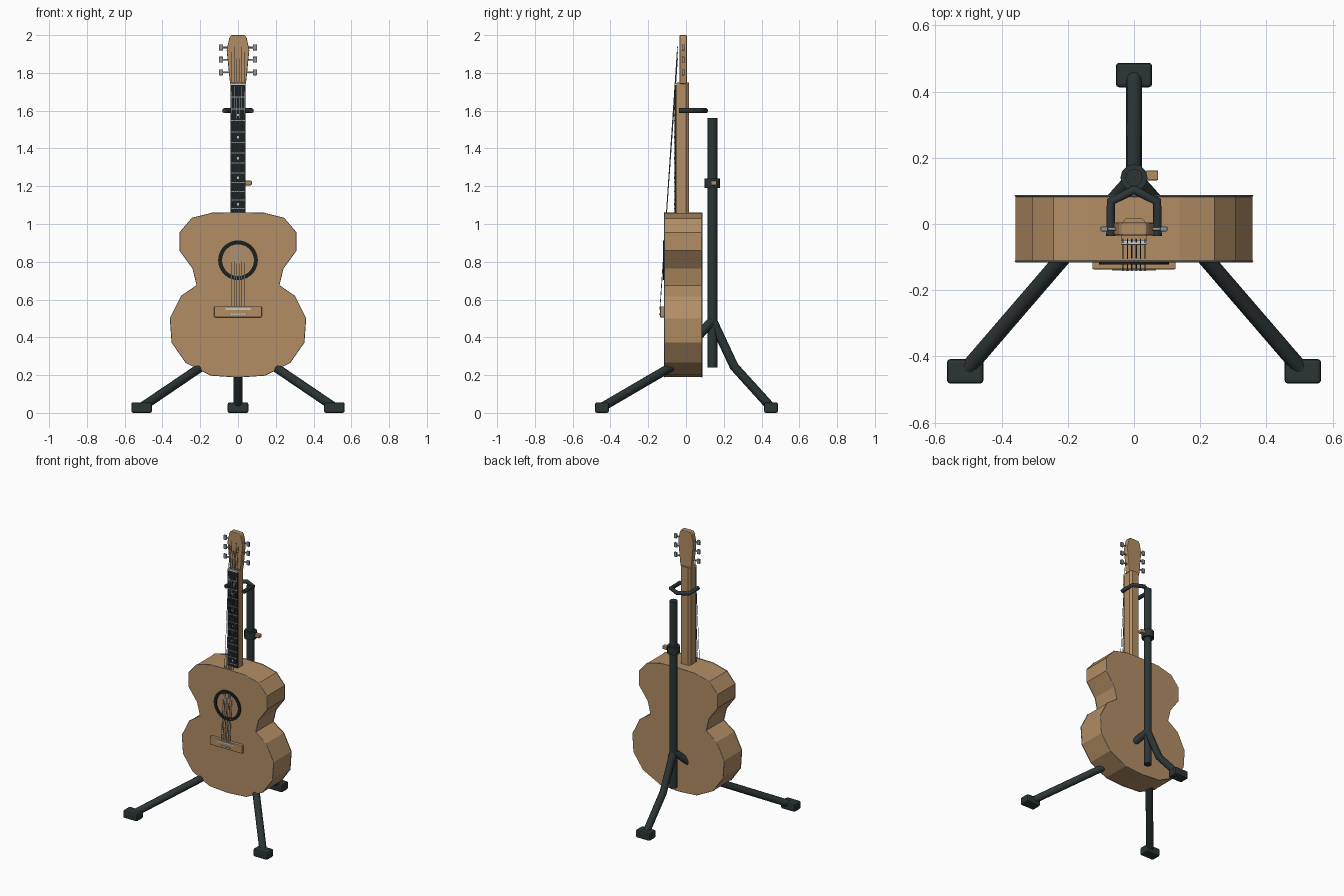
import bpy, bmesh
from math import sin, cos, pi
from mathutils import Vector

if "Cube" in bpy.data.objects:
    bpy.data.objects.remove(bpy.data.objects["Cube"])


def material(name, rgb):
    m = bpy.data.materials.new(name)
    m.use_nodes = True
    m.diffuse_color = (*rgb, 1)
    m.node_tree.nodes["Principled BSDF"].inputs["Base Color"].default_value = (*rgb, 1)
    return m


WOOD = material("tan wood", (0.45, 0.27, 0.13))
STAND = material("dark stand", (0.025, 0.035, 0.036))
EBONY = material("ebony black", (0.012, 0.014, 0.015))
STEEL = material("steel grey", (0.27, 0.31, 0.34))
IVORY = material("pale ivory", (0.6, 0.6, 0.57))


def finish(name, bm, mat, bevel=0):
    bmesh.ops.recalc_face_normals(bm, faces=bm.faces)
    me = bpy.data.meshes.new(name)
    bm.to_mesh(me)
    bm.free()
    me.materials.append(mat)
    ob = bpy.data.objects.new(name, me)
    bpy.context.collection.objects.link(ob)
    if bevel:
        mod = ob.modifiers.new("soft edges", "BEVEL")
        mod.width = bevel
        mod.segments = 2
    return ob


def extrude(name, points, move, mat, bevel=0):
    """Push a flat outline along a vector to make a solid."""
    bm = bmesh.new()
    face = bm.faces.new([bm.verts.new(p) for p in points])
    out = bmesh.ops.extrude_face_region(bm, geom=[face], use_keep_orig=True)
    verts = [v for v in out["geom"] if isinstance(v, bmesh.types.BMVert)]
    bmesh.ops.translate(bm, vec=move, verts=verts)
    return finish(name, bm, mat, bevel)


def box(name, centre, size, mat, bevel=0):
    bm = bmesh.new()
    bmesh.ops.create_cube(bm, size=1)
    bmesh.ops.scale(bm, vec=size, verts=bm.verts)
    bmesh.ops.translate(bm, vec=centre, verts=bm.verts)
    return finish(name, bm, mat, bevel)


def tube(name, points, radius, mat, closed=False, detail=3):
    cu = bpy.data.curves.new(name, "CURVE")
    cu.dimensions = "3D"
    cu.bevel_depth = radius
    cu.bevel_resolution = detail
    cu.use_fill_caps = True
    sp = cu.splines.new("POLY")
    sp.points.add(len(points) - 1)
    for p, co in zip(sp.points, points):
        p.co = (*co, 1)
    sp.use_cyclic_u = closed
    cu.materials.append(mat)
    ob = bpy.data.objects.new(name, cu)
    bpy.context.collection.objects.link(ob)
    return ob


def mirrored(half):
    return half + [(-x, z) for x, z in reversed(half) if x > 0]


# Body with faceted waist and thin edge binding
half_body = [(0, 1.06), (0.137, 1.057), (0.243, 1.03), (0.307, 0.955), (0.307, 0.86),
             (0.238, 0.765), (0.217, 0.675), (0.3, 0.617), (0.358, 0.5),
             (0.349, 0.373), (0.275, 0.267), (0.143, 0.2), (0, 0.19)]
body = mirrored(half_body)
FRONT, BACK = -0.115, 0.087
extrude("body", [(x, FRONT, z) for x, z in body], (0, BACK - FRONT, 0), WOOD)
for name, y in (("front_binding", FRONT + 0.002), ("back_binding", BACK - 0.002)):
    tube(name, [(x, y, z) for x, z in body], 0.003, STEEL, closed=True, detail=0)

# Sound hole ring
bm = bmesh.new()
for r in (0.105, 0.084):
    ring = [bm.verts.new((r * cos(a * pi / 24), FRONT - 0.004, 0.808 + r * sin(a * pi / 24)))
            for a in range(48)]
    for i in range(48):
        bm.edges.new((ring[i - 1], ring[i]))
bmesh.ops.bridge_loops(bm, edges=bm.edges)
rosette = finish("sound_hole_ring", bm, EBONY)
solid = rosette.modifiers.new("thickness", "SOLIDIFY")
solid.thickness = 0.006
solid.offset = 0

# Bridge, saddle and pins
box("bridge", (0, FRONT - 0.01, 0.535), (0.252, 0.024, 0.058), WOOD, 0.004)
box("saddle", (0, FRONT - 0.02, 0.55), (0.132, 0.012, 0.009), IVORY)

# Neck with chamfered back, fingerboard and nut
half_neck = [(0, 0.016), (0.026, 0.016), (0.039, 0.0), (0.039, -0.05), (0, -0.05)]
extrude("neck", [(x, y, 1.05) for x, y in mirrored(half_neck)], (0, 0, 0.7), WOOD)
box("fingerboard", (0, -0.055, 1.398), (0.078, 0.012, 0.676), EBONY)
box("nut", (0, -0.054, 1.74), (0.078, 0.016, 0.01), IVORY)

# Frets get closer toward the body
z = 1.738
gap = 0.066
for i in range(1, 15):
    z -= gap
    if z < 1.075:
        break
    box(f"fret_{i}", (0, -0.062, z), (0.076, 0.004, 0.005), STEEL)
    if i in (3, 5, 7, 9, 12):
        box(f"fret_marker_{i}", (0, -0.061, z + gap / 2), (0.012, 0.003, 0.012), IVORY)
    gap *= 0.965

# Headstock
half_head = [(0, 2.0), (0.036, 2.0), (0.046, 1.985), (0.06, 1.92), (0.042, 1.742), (0, 1.742)]
extrude("headstock", [(x, -0.034, z) for x, z in mirrored(half_head)],
        (0, 0.038, 0), WOOD, 0.004)

# Tuning pegs
for side, label in ((1, "left"), (-1, "right")):
    for i, z in enumerate((1.803, 1.87, 1.935)):
        tube(f"{label}_peg_shaft_{i + 1}", [(side * 0.04, -0.015, z), (side * 0.085, -0.015, z)],
             0.005, STEEL)
        box(f"{label}_peg_{i + 1}", (side * 0.09, -0.015, z), (0.022, 0.014, 0.032), STEEL, 0.003)

# Strings and their pins
for i in range(6):
    t = i / 5 * 2 - 1
    top = 1.94 - 0.065 * (abs(t) < 0.3) - 0.03 * (abs(t) > 0.9)
    tube(f"string_{i + 1}", [(t * 0.033, -0.138, 0.55), (t * 0.033, -0.045, top)],
         0.0018, STEEL, detail=0)
    box(f"bridge_pin_{i + 1}", (t * 0.033, FRONT - 0.023, 0.522), (0.008, 0.008, 0.008), IVORY)

# Stand pole, collar and knob
PY = 0.14
tube("stand_pole", [(0, PY, 0.24), (0, PY, 1.56)], 0.026, STAND, detail=4)
tube("height_collar", [(0, PY, 1.19), (0, PY, 1.242)], 0.041, STAND, detail=4)
box("height_knob", (0.055, 0.147, 1.217), (0.036, 0.03, 0.024), WOOD, 0.004)

# Neck yoke
tube("neck_yoke", [(-0.07, -0.036, 1.6), (-0.07, 0.068, 1.6), (0, 0.103, 1.6),
                   (0.07, 0.068, 1.6), (0.07, -0.036, 1.6)], 0.014, STAND)

# Bent legs with chunky feet
hub = Vector((0, PY, 0.49))
for name, knee, toe in (("back", (0, 0.255, 0.245), (0, 0.45, 0.03)),
                        ("left", (0.2, -0.085, 0.24), (0.51, -0.445, 0.03)),
                        ("right", (-0.2, -0.085, 0.24), (-0.51, -0.445, 0.03))):
    tube(f"{name}_leg", [hub, knee, toe], 0.024, STAND, detail=4)
    box(f"{name}_foot", (toe[0], toe[1], 0.028), (0.11, 0.074, 0.056), STAND, 0.01)
